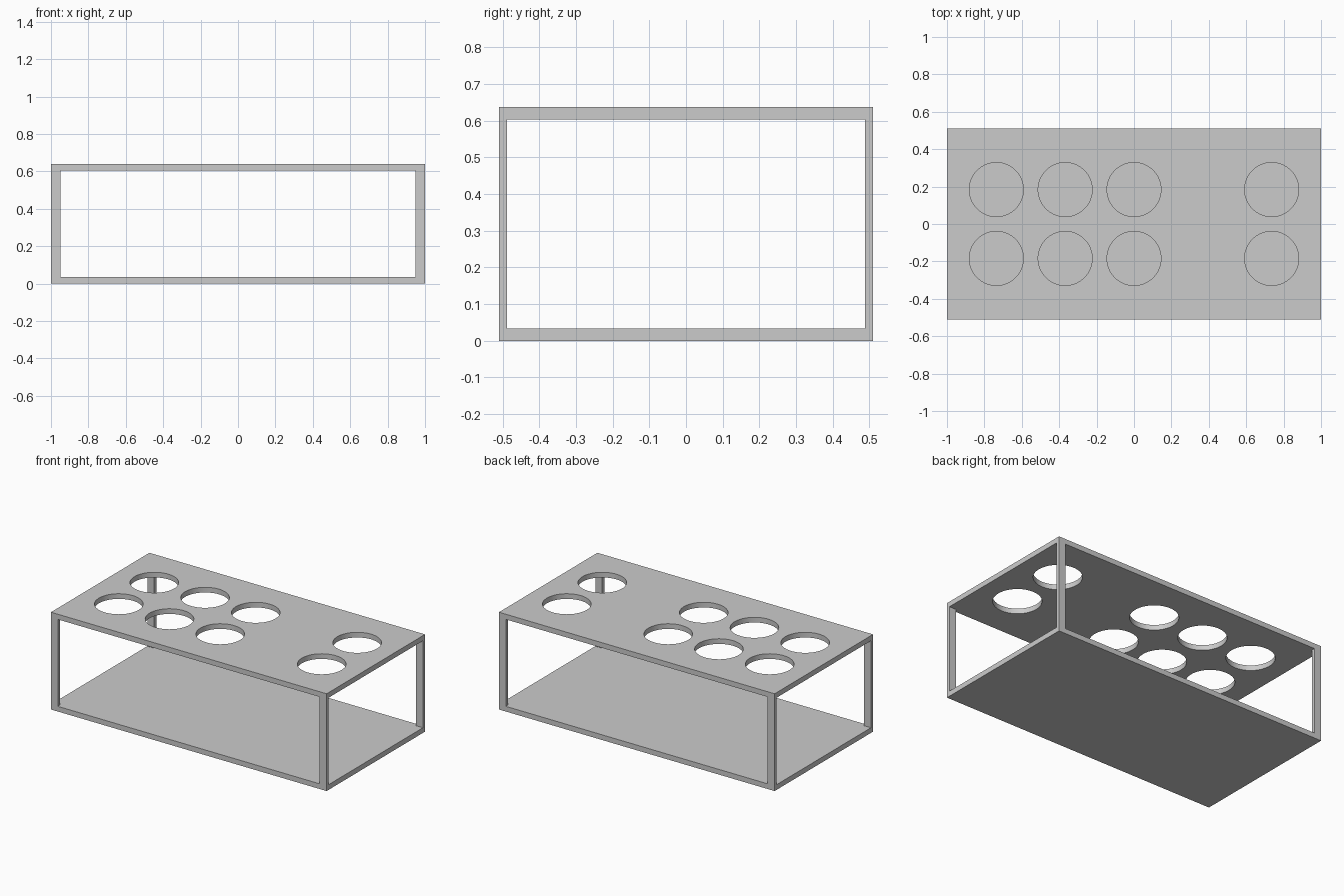
import bpy
import bmesh
from math import radians
from mathutils import Matrix, Vector

default = bpy.data.objects.get("Cube")
if default:
    bpy.data.objects.remove(default, do_unlink=True)

LENGTH, DEPTH, HEIGHT = 2.0, 1.02, 0.638
PLATE = 0.034
POST_X, POST_Y = 0.05, 0.022
HOLE_RADIUS, PITCH = 0.1445, 0.368

grey = bpy.data.materials.new("Light grey")
grey.use_nodes = True
grey.diffuse_color = (0.6, 0.6, 0.6, 1)
grey.node_tree.nodes["Principled BSDF"].inputs["Base Color"].default_value = grey.diffuse_color


def make_object(name, bm):
    mesh = bpy.data.meshes.new(name)
    bm.to_mesh(mesh)
    bm.free()
    mesh.materials.append(grey)
    obj = bpy.data.objects.new(name, mesh)
    bpy.context.collection.objects.link(obj)
    return obj


def box(name, size, centre):
    bm = bmesh.new()
    bmesh.ops.create_cube(bm, size=1, matrix=Matrix.Translation(centre) @ Matrix.Diagonal((*size, 1)))
    return make_object(name, bm)


# Base and top plates
box("base_plate", (LENGTH, DEPTH, PLATE), (0, 0, PLATE / 2))
top = box("top_plate", (LENGTH, DEPTH, PLATE), (0, 0, HEIGHT - PLATE / 2))

# Corner posts between the plates
for side, sx in (("left", 1), ("right", -1)):
    for end, sy in (("front", -1), ("back", 1)):
        box(f"{end}_{side}_post", (POST_X, POST_Y, HEIGHT - 2 * PLATE),
            (sx * (LENGTH - POST_X) / 2, sy * (DEPTH - POST_Y) / 2, HEIGHT / 2))

# Two rows of round holes, with one column left solid
bm = bmesh.new()
for column in (-2, -1, 0, 2):
    for row in (-0.5, 0.5):
        place = Vector((column * PITCH, row * PITCH, HEIGHT - PLATE / 2))
        bmesh.ops.create_cone(bm, cap_ends=True, segments=64, radius1=HOLE_RADIUS,
                              radius2=HOLE_RADIUS, depth=PLATE * 3,
                              matrix=Matrix.Translation(place))
cutter = make_object("hole_cutter", bm)
cutter.hide_render = True

cut = top.modifiers.new("Holes", "BOOLEAN")
cut.operation = "DIFFERENCE"
cut.solver = "EXACT"
cut.object = cutter

# Apply the cut, then smooth the hole walls
bpy.ops.object.select_all(action="DESELECT")
bpy.context.view_layer.objects.active = top
top.select_set(True)
bpy.ops.object.modifier_apply(modifier=cut.name)
bpy.data.objects.remove(cutter, do_unlink=True)
bpy.ops.object.shade_smooth_by_angle(angle=radians(30))
